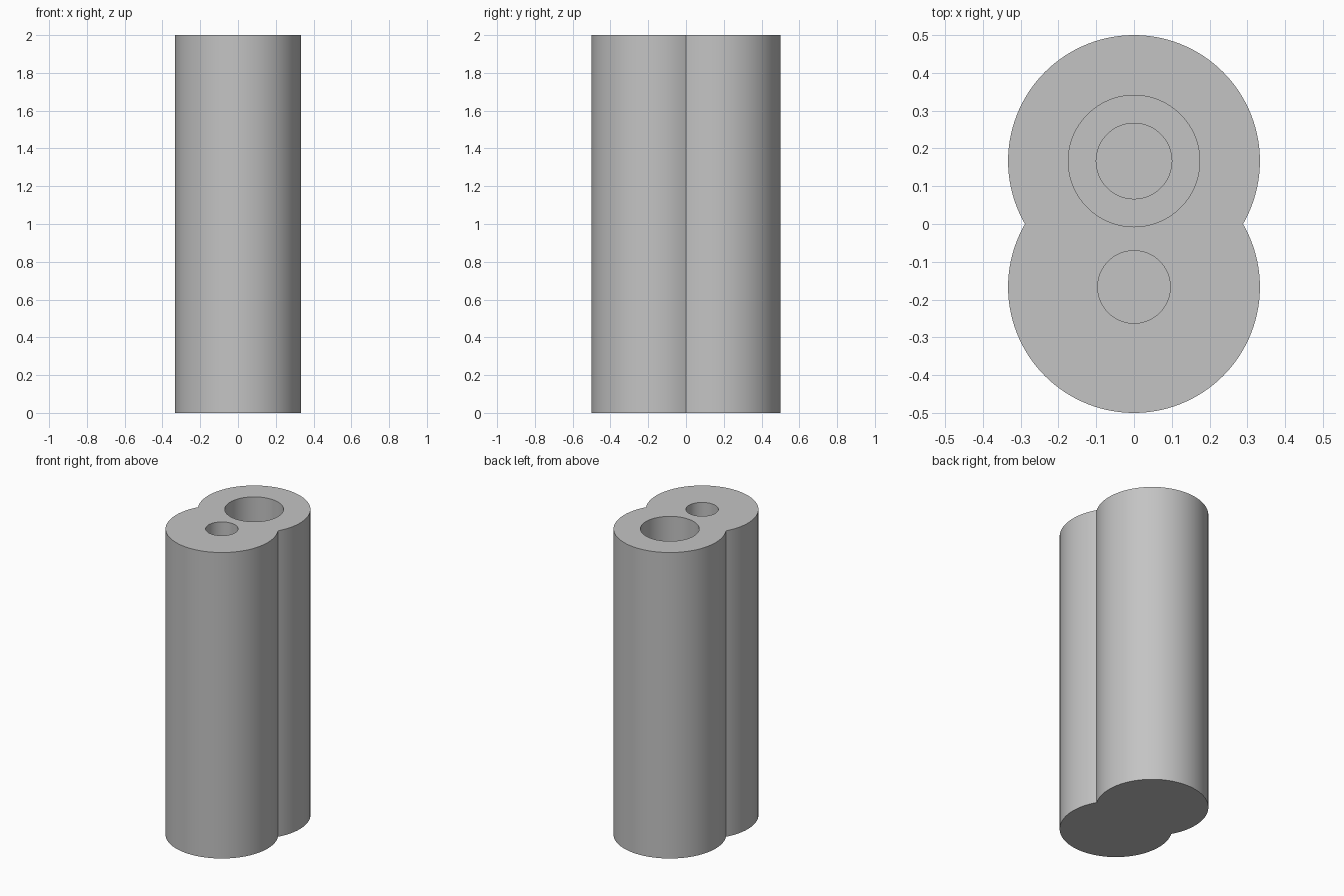
import bpy, bmesh, math

R = 1 / 3          # lobe radius
C = R / 2          # lobe centre offset along y
H = 2.0            # height
STEPS = 80         # segments per lobe arc

if "Cube" in bpy.data.objects:
    bpy.data.objects.remove(bpy.data.objects["Cube"])

grey = bpy.data.materials.new("plain grey")
grey.use_nodes = True
colour = (0.55, 0.55, 0.55, 1)
grey.diffuse_color = colour
grey.node_tree.nodes["Principled BSDF"].inputs["Base Color"].default_value = colour


def to_object(name, bm):
    bmesh.ops.recalc_face_normals(bm, faces=bm.faces)
    mesh = bpy.data.meshes.new(name)
    bm.to_mesh(mesh)
    bm.free()
    mesh.materials.append(grey)
    obj = bpy.data.objects.new(name, mesh)
    bpy.context.collection.objects.link(obj)
    return obj


def extrude_outline(name, points, height):
    bm = bmesh.new()
    base = bm.faces.new([bm.verts.new((x, y, 0)) for x, y in points])
    top = bmesh.ops.extrude_face_region(bm, geom=[base], use_keep_orig=True)["geom"]
    verts = [v for v in top if isinstance(v, bmesh.types.BMVert)]
    bmesh.ops.translate(bm, vec=(0, 0, height), verts=verts)
    return to_object(name, bm)


def lathe(name, profile, y):
    bm = bmesh.new()
    verts = [bm.verts.new((r, y, z)) for r, z in profile]
    edges = [bm.edges.new(pair) for pair in zip(verts, verts[1:])]
    bmesh.ops.spin(bm, geom=verts + edges, cent=(0, y, 0), axis=(0, 0, 1),
                   angle=math.tau, steps=96, use_merge=True)
    bmesh.ops.remove_doubles(bm, verts=bm.verts, dist=1e-5)
    return to_object(name, bm)


# Figure-eight outline: two overlapping lobes meeting at a sharp waist
outline = []
for centre, start in ((C, -30), (-C, 150)):
    for i in range(STEPS):
        a = math.radians(start + 240 * i / STEPS)
        outline.append((R * math.cos(a), centre + R * math.sin(a)))
body = extrude_outline("twin_lobe_body", outline, H)

# Blind bores: a stepped one at the back, a plain one at the front
over = H + 0.1
cutters = [
    lathe("stepped_bore", [(0, 0.2), (0.1, 0.2), (0.1, 0.6), (0.174, 0.6),
                           (0.174, over), (0, over)], C),
    lathe("plain_bore", [(0, 0.2), (0.096, 0.2), (0.096, over), (0, over)], -C),
]
bpy.ops.object.select_all(action="DESELECT")
body.select_set(True)
bpy.context.view_layer.objects.active = body
for cutter in cutters:
    cutter.hide_render = True
    cut = body.modifiers.new(cutter.name, "BOOLEAN")
    cut.operation = "DIFFERENCE"
    cut.solver = "EXACT"
    cut.object = cutter
    bpy.ops.object.modifier_apply(modifier=cut.name)
    bpy.data.objects.remove(cutter)

bpy.ops.object.shade_smooth_by_angle(angle=math.radians(30))
